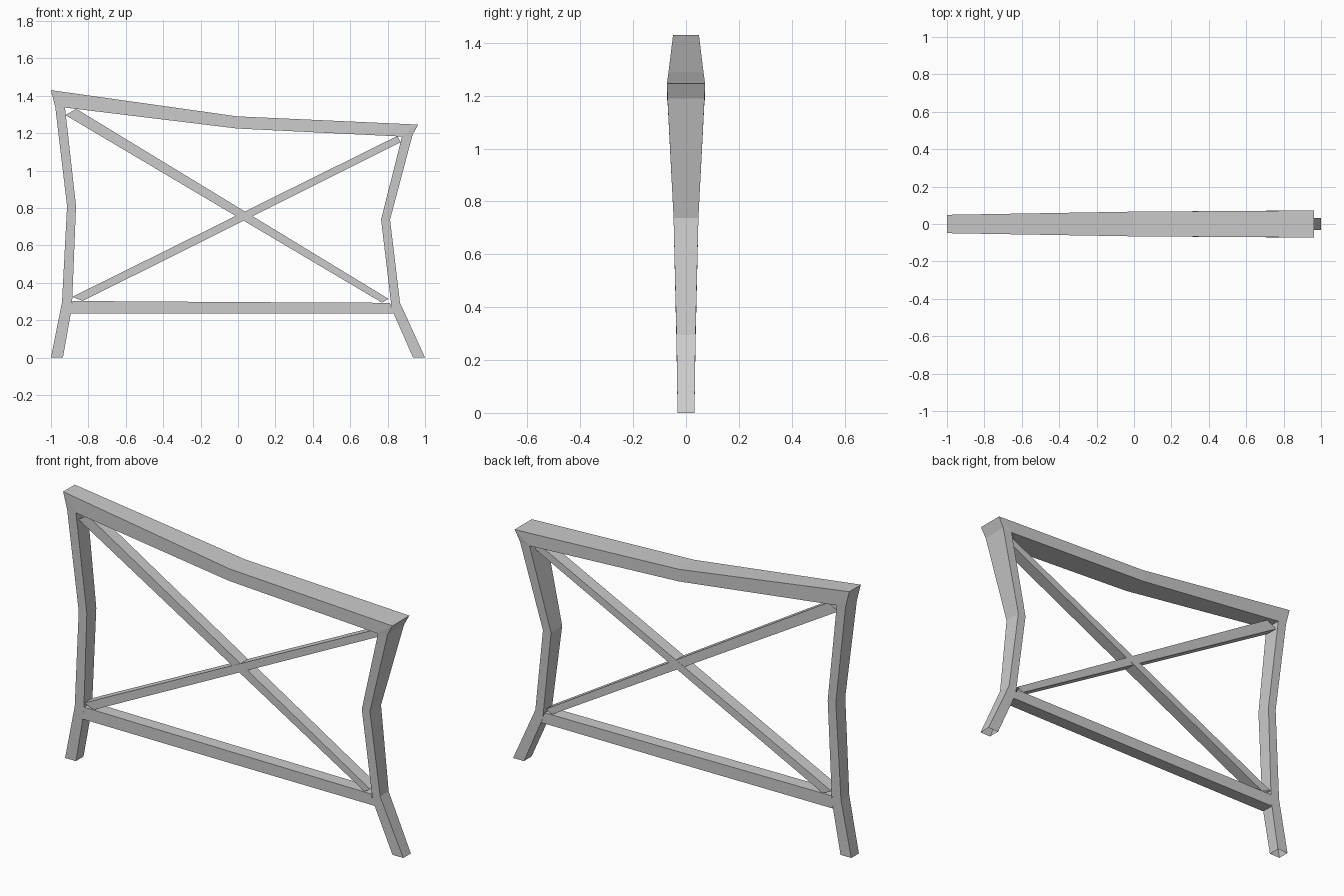
import bpy, bmesh


def beam(name, sections):
    """Four-sided open tube; each section is (x1, z1, x2, z2, half_depth)."""
    bm = bmesh.new()
    rings = []
    for x1, z1, x2, z2, d in sections:
        rings.append([bm.verts.new(p) for p in
                      ((x1, -d, z1), (x2, -d, z2), (x2, d, z2), (x1, d, z1))])
    for a, b in zip(rings, rings[1:]):
        for i in range(4):
            j = (i + 1) % 4
            bm.faces.new((a[i], a[j], b[j], b[i]))
    bmesh.ops.recalc_face_normals(bm, faces=bm.faces)
    mesh = bpy.data.meshes.new(name)
    bm.to_mesh(mesh)
    bm.free()
    obj = bpy.data.objects.new(name, mesh)
    bpy.context.collection.objects.link(obj)
    return obj


# Bent posts with splayed feet, mitred into the top rail
beam("left_post", [
    (-1.0, 0, -0.936, 0, 0.032),
    (-0.941, 0.295, -0.888, 0.27, 0.035),
    (-0.914, 0.81, -0.866, 0.81, 0.040),
    (-0.977, 1.34, -0.925, 1.337, 0.048),
    (-1.0, 1.43, -0.925, 1.337, 0.049),
])
beam("right_post", [
    (0.936, 0, 1.0, 0, 0.032),
    (0.822, 0.26, 0.866, 0.294, 0.036),
    (0.765, 0.738, 0.813, 0.738, 0.047),
    (0.877, 1.182, 0.933, 1.19, 0.070),
    (0.877, 1.182, 0.963, 1.246, 0.072),
])

# Sagging top rail, deeper towards the right
beam("top_rail", [
    (-0.925, 1.337, -1.0, 1.43, 0.049),
    (-0.005, 1.225, -0.005, 1.29, 0.066),
    (0.877, 1.182, 0.963, 1.246, 0.072),
])

# Bottom rail
beam("bottom_rail", [
    (-0.893, 0.237, -0.885, 0.303, 0.035),
    (0.0, 0.235, 0.0, 0.297, 0.035),
    (0.832, 0.235, 0.812, 0.293, 0.035),
])

# Crossed diagonal braces
beam("falling_brace", [
    (-0.923, 1.297, -0.865, 1.33, 0.032),
    (0.77, 0.294, 0.805, 0.314, 0.032),
])
beam("rising_brace", [
    (-0.83, 0.303, -0.886, 0.325, 0.033),
    (0.87, 1.152, 0.852, 1.185, 0.033),
])
